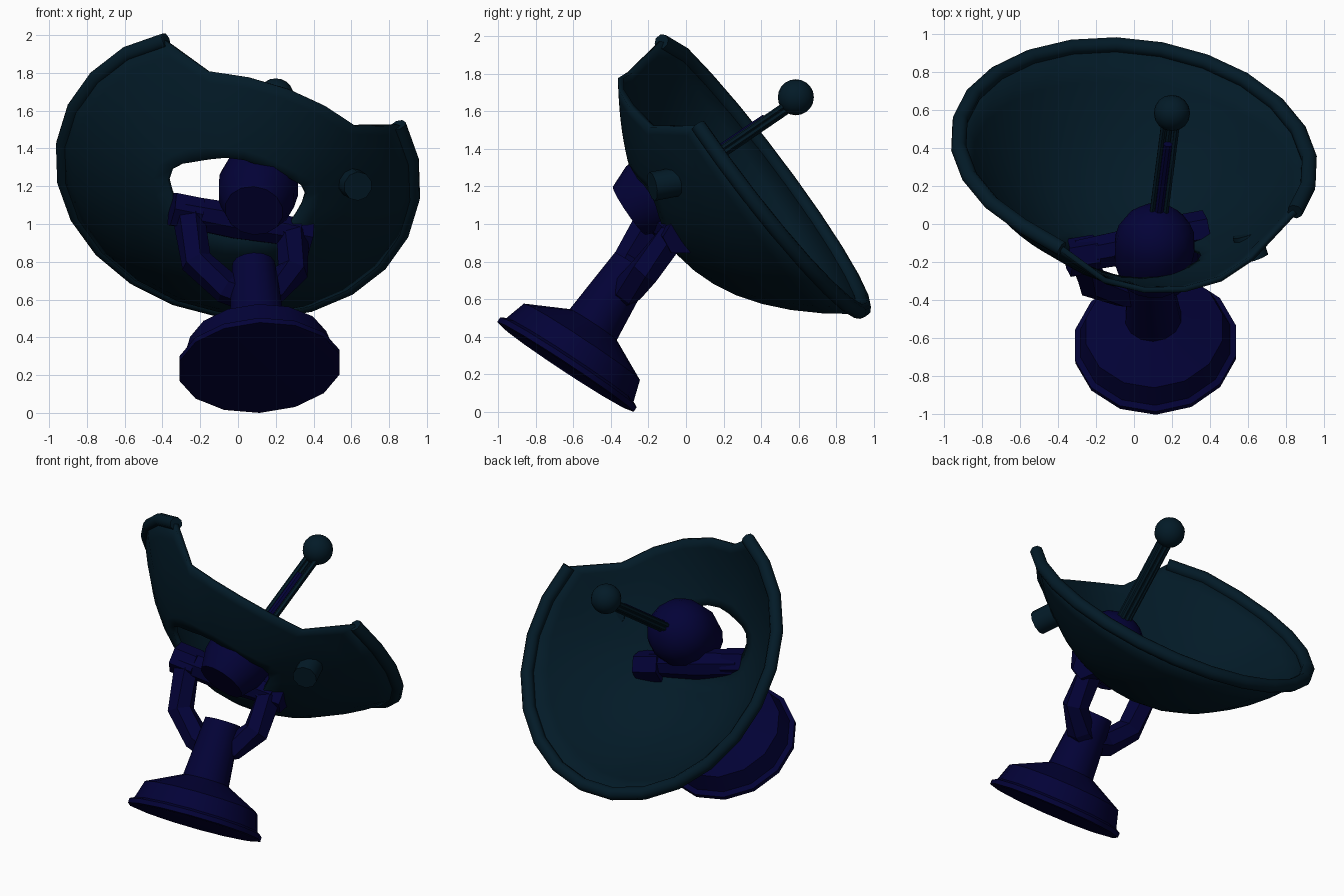
import bpy, bmesh, math
from mathutils import Vector as V

if "Cube" in bpy.data.objects:
    bpy.data.objects.remove(bpy.data.objects["Cube"])


def material(name, rgb):
    m = bpy.data.materials.new(name)
    m.diffuse_color = (*rgb, 1)
    m.use_nodes = True
    m.node_tree.nodes["Principled BSDF"].inputs["Base Color"].default_value = m.diffuse_color
    return m


TEAL = material("dark teal", (0.0008, 0.0105, 0.0205))
PURPLE = material("deep indigo", (0.0008, 0.0006, 0.038))


def make(name, bm, mat, smooth=None):
    bmesh.ops.recalc_face_normals(bm, faces=bm.faces)
    me = bpy.data.meshes.new(name)
    bm.to_mesh(me)
    bm.free()
    me.materials.append(mat)
    ob = bpy.data.objects.new(name, me)
    bpy.context.collection.objects.link(ob)
    if smooth:
        bpy.ops.object.select_all(action='DESELECT')
        ob.select_set(True)
        bpy.context.view_layer.objects.active = ob
        bpy.ops.object.shade_smooth_by_angle(angle=math.radians(smooth))
    return ob


def skin(bm, rings):
    """Join closed rings of points with quads and cap both ends."""
    vs = [[bm.verts.new(p) for p in ring] for ring in rings]
    n = len(vs[0])
    for a, b in zip(vs, vs[1:]):
        for i in range(n):
            j = (i + 1) % n
            bm.faces.new((a[i], a[j], b[j], b[i]))
    bm.faces.new(vs[0][::-1])
    bm.faces.new(vs[-1])


def ring(c, axis, r, n, ref=V((1, 0, 0)), turn=0.5):
    axis = axis.normalized()
    s = (ref - axis * ref.dot(axis)).normalized()
    t = axis.cross(s)
    return [c + s * (r * math.cos(2 * math.pi * (i + turn) / n)) +
            t * (r * math.sin(2 * math.pi * (i + turn) / n)) for i in range(n)]


def lathe(name, profile, origin, axis, n, mat, smooth=None):
    axis = axis.normalized()
    ref = V((1, 0, 0)) if abs(axis.x) < 0.8 else V((0, 0, 1))
    bm = bmesh.new()
    skin(bm, [ring(origin + axis * h, axis, r, n, ref) for r, h in profile])
    return make(name, bm, mat, smooth)


def tube(name, pts, r, n, mat, ref, smooth=None):
    pts = [V(p) for p in pts]
    bm = bmesh.new()
    rings = []
    for i, p in enumerate(pts):
        a = pts[min(i + 1, len(pts) - 1)] - pts[max(i - 1, 0)]
        rings.append(ring(p, a, r, n, ref))
    skin(bm, rings)
    return make(name, bm, mat, smooth)


def rod(name, a, b, r, n, mat, smooth=None):
    a, b = V(a), V(b)
    return lathe(name, [(r, 0), (r, (b - a).length)], a, b - a, n, mat, smooth)


# Tilted base with column
lathe("base", [(0.40, 0.0), (0.435, 0.005), (0.435, 0.035), (0.405, 0.05),
               (0.37, 0.165), (0.15, 0.275), (0.115, 0.66)],
      V((0.115, -0.645, 0.235)), V((-0.05, 0.55, 0.835)), 14, PURPLE, 30)

# Fork arms with end pads and the crossbar between them
BACK = V((0, 1, 0.1))
tube("left_arm", [(0.06, -0.36, 0.62), (-0.06, -0.36, 0.66), (-0.22, -0.31, 0.80),
                  (-0.26, -0.19, 1.03)], 0.085, 6, PURPLE, BACK)
tube("right_arm", [(0.08, -0.36, 0.62), (0.18, -0.31, 0.65), (0.29, -0.22, 0.75),
                   (0.29, -0.07, 0.94)], 0.085, 6, PURPLE, BACK)
rod("left_pad", (-0.35, -0.18, 1.08), (-0.20, -0.155, 1.05), 0.10, 6, PURPLE)
rod("right_pad", (0.22, -0.055, 0.96), (0.38, -0.025, 0.93), 0.10, 6, PURPLE)
lathe("crossbar", [(0.09, 0), (0.10, 0.3), (0.08, 0.64)],
      V((-0.30, -0.17, 1.07)), V((0.64, 0.12, -0.12)), 8, PURPLE)

# Hub: domed front, tapered flat back
HUB, TIP = V((0.11, -0.105, 1.205)), V((0.20, 0.585, 1.675))
E = (TIP - HUB).normalized()
dome = [(0.215 * math.cos(a), 0.215 * math.sin(a))
        for a in [math.radians(d) for d in (0, 18, 36, 54, 72, 86)]]
lathe("hub", [(0.155, -0.24), (0.205, -0.12)] + dome, HUB, E, 14, PURPLE, 40)

# Feed mast: core lying in a half pipe of struts, and the ball at its tip
rod("mast_core", HUB + E * 0.15, TIP - E * 0.2, 0.024, 8, PURPLE)
feet, tops = ring(HUB + E * 0.18, E, 0.036, 8, turn=0), ring(TIP, E, 0.036, 8, turn=0)
for k in range(5):
    rod(f"mast_strut_{k + 1}", feet[k], tops[k], 0.015, 6, TEAL, 40)
bm = bmesh.new()
bmesh.ops.create_uvsphere(bm, u_segments=16, v_segments=10, radius=0.096)
bmesh.ops.translate(bm, verts=bm.verts, vec=TIP)
make("feed_ball", bm, TEAL, 60)

# Dish frame: D is the facing direction, U sideways, W up the dish
C = V((0, 0.385, 1.265))
D = V((0.115, 0.79, 0.60)).normalized()
U = (V((1, 0, 0)) - D * D.x).normalized()
W = U.cross(D)
R, SHIFT, DEPTH = 0.935, 0.02, 0.59


def on_dish(u, v):
    """Bowl surface; the broken stretch at the top is bent backwards."""
    r = math.hypot(u, v - SHIFT)
    off = math.degrees(math.atan2(v - SHIFT, u)) - 70
    w = math.cos(math.radians(2 * off)) ** 0.6 if abs(off) < 45 else 0
    n = DEPTH * ((r / R) ** 2.2 - 1) - 0.16 * w * (r / 0.86) ** 3
    return C + U * u + W * v + D * n


# Bowl: spans from the ragged centre hole to the partly broken outer edge
SEG, ROWS = 24, 8
bm = bmesh.new()
grid = []
for i in range(SEG):
    deg = 9 + 15 * i
    a = math.radians(deg)
    rim = 0.835 if 30 < deg < 110 else R
    k = 1 + 0.04 * math.sin(5 * a)
    iu = 0.36 * k * math.cos(a)
    inner = (0.05 + iu, 0.25 - 0.08 * iu + 0.22 * k * math.sin(a))
    outer = (rim * math.cos(a), SHIFT + rim * math.sin(a))
    grid.append([bm.verts.new(on_dish(*[p + (q - p) * j / ROWS for p, q in zip(inner, outer)]))
                 for j in range(ROWS + 1)])
for i in range(SEG):
    g, h = grid[i], grid[(i + 1) % SEG]
    for j in range(ROWS):
        bm.faces.new((g[j], g[j + 1], h[j + 1], h[j]))
bowl = make("dish_bowl", bm, TEAL, 50)
sol = bowl.modifiers.new("thickness", 'SOLIDIFY')
sol.thickness, sol.offset = 0.03, 0

# Rolled rim, missing along the broken stretch
path = []
for i in range(7, 26):
    a = math.radians(9 + 15 * i)
    path.append(on_dish(R * math.cos(a), SHIFT + R * math.sin(a)))
tube("dish_rim", path, 0.042, 8, TEAL, D, 50)

# Knob on the back of the dish
rod("dish_knob", (0.592, -0.05, 1.225), (0.635, -0.18, 1.20), 0.078, 10, TEAL, 40)
